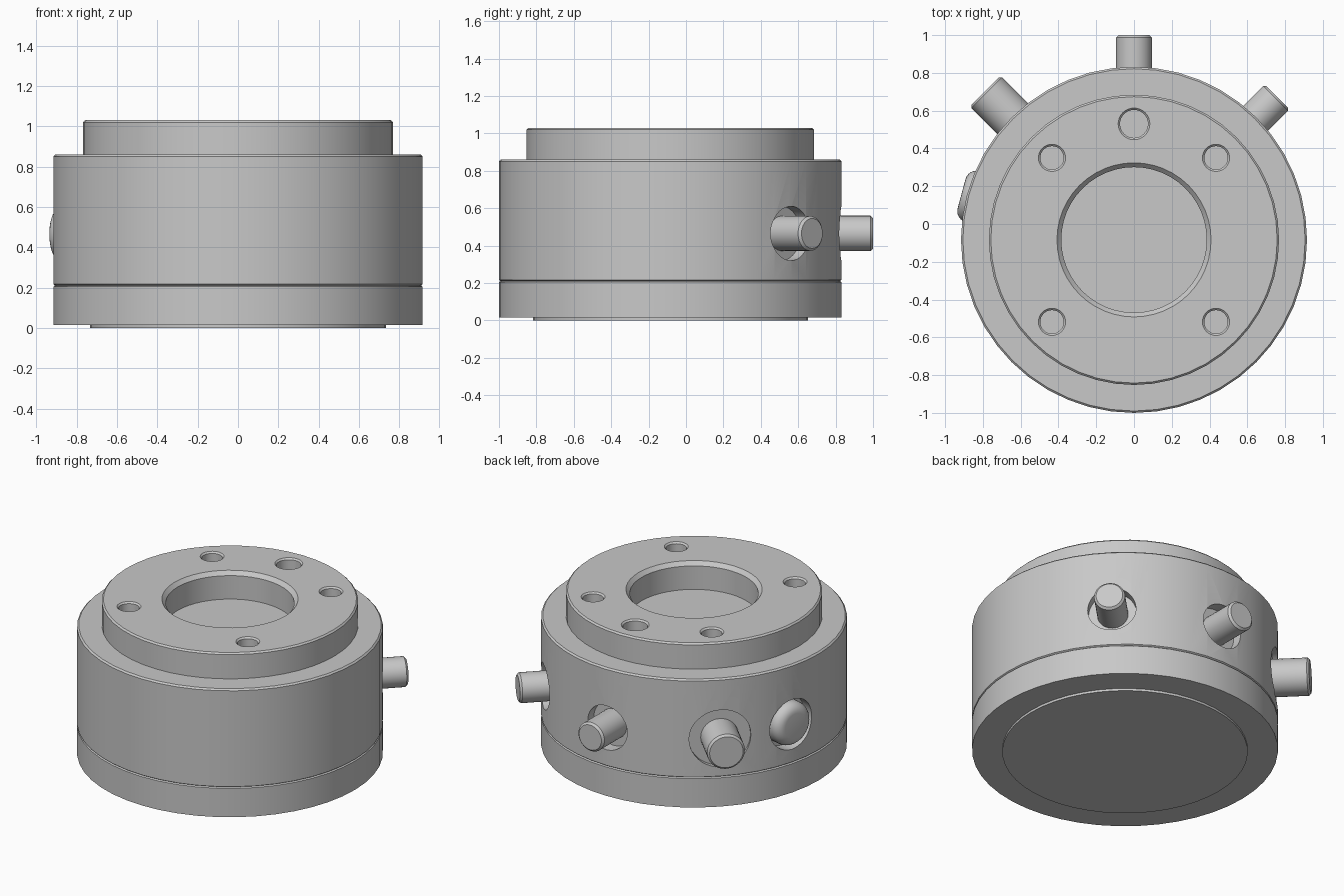
import bpy, bmesh, math
from mathutils import Matrix

if "Cube" in bpy.data.objects:
    bpy.data.objects.remove(bpy.data.objects["Cube"])

CY = -0.084      # body axis
PZ = 0.465       # height of the side pins

grey = bpy.data.materials.new("plain_grey")
grey.diffuse_color = (0.58, 0.58, 0.58, 1)
grey.use_nodes = True
grey.node_tree.nodes["Principled BSDF"].inputs["Base Color"].default_value = grey.diffuse_color


def lathe(name, profile, matrix, n=48):
    """Closed solid turned from (radius, height) points, capped at both ends."""
    bm = bmesh.new()
    rings = []
    for r, z in profile:
        rings.append([bm.verts.new((r * math.cos(2 * math.pi * i / n),
                                    r * math.sin(2 * math.pi * i / n), z))
                      for i in range(n)])
    for a, b in zip(rings, rings[1:]):
        for i in range(n):
            j = (i + 1) % n
            bm.faces.new((a[i], a[j], b[j], b[i]))
    bm.faces.new(rings[0][::-1])
    bm.faces.new(rings[-1])
    bmesh.ops.transform(bm, matrix=matrix, verts=bm.verts)
    bmesh.ops.recalc_face_normals(bm, faces=bm.faces)
    me = bpy.data.meshes.new(name)
    bm.to_mesh(me)
    bm.free()
    me.materials.append(grey)
    ob = bpy.data.objects.new(name, me)
    bpy.context.collection.objects.link(ob)
    return ob


def select(ob):
    bpy.ops.object.select_all(action='DESELECT')
    ob.select_set(True)
    bpy.context.view_layer.objects.active = ob


def smooth(ob):
    select(ob)
    bpy.ops.object.shade_smooth_by_angle(angle=math.radians(25))


def cut(target, cutter):
    select(target)
    mod = target.modifiers.new("cut", 'BOOLEAN')
    mod.operation = 'DIFFERENCE'
    mod.solver = 'EXACT'
    mod.object = cutter
    bpy.ops.object.modifier_apply(modifier=mod.name)
    bpy.data.objects.remove(cutter)


upright = Matrix.Translation((0, CY, 0))


def radial(deg):
    """Turns the lathe axis outward at the given direction around the body."""
    return (Matrix.Translation((0, CY, PZ)) @ Matrix.Rotation(math.radians(deg), 4, 'Z')
            @ Matrix.Rotation(math.pi / 2, 4, 'Y'))


# Base plate with the thin foot disc
base = lathe("base_plate", [(0.735, 0), (0.735, 0.015), (0.916, 0.015),
                            (0.916, 0.205), (0.908, 0.211)], upright)
smooth(base)

# Main housing with raised flange and central recess
housing = lathe("housing", [(0.908, 0.211), (0.916, 0.217), (0.916, 0.85), (0.906, 0.86),
                            (0.768, 0.86), (0.768, 1.02), (0.758, 1.03), (0.408, 1.03),
                            (0.385, 1.005), (0.385, 0.85)], upright)

# Chamfered holes in the flange: four bolt holes and one larger locating hole
for deg, r in [(45, 0.062), (135, 0.062), (225, 0.062), (315, 0.062), (90, 0.074)]:
    a = math.radians(deg)
    place = Matrix.Translation((0.614 * math.cos(a), CY + 0.614 * math.sin(a), 0))
    cut(housing, lathe("hole_cutter", [(r, 0.87), (r, 1.02), (r + 0.03, 1.05)], place, 32))

# Side ports: name, direction, pin radius, pin end, pocket radius, pocket floor
ports = [("right_pin", 45, 0.093, 1.072, 0.145, 0.84),
         ("back_pin", 90, 0.095, 1.084, 0.145, 0.84),
         ("left_pin", 135, 0.115, 1.115, 0.188, 0.88)]
for name, deg, r, end, pr, floor in ports:
    cut(housing, lathe("pocket_cutter", [(pr, floor), (pr, 1.0)], radial(deg), 40))
    pin = lathe(name, [(r, floor - 0.03), (r, end - 0.013), (r - 0.013, end)], radial(deg), 32)
    smooth(pin)

# Rounded button in its own pocket
cut(housing, lathe("pocket_cutter", [(0.164, 0.83), (0.164, 1.0)], radial(165), 40))
dome = [(0.08 + 0.06 * math.cos(t * math.pi / 12), 0.885 + 0.06 * math.sin(t * math.pi / 12))
        for t in range(7)]
button = lathe("side_button", [(0.14, 0.81)] + dome, radial(165), 40)
smooth(button)
smooth(housing)
